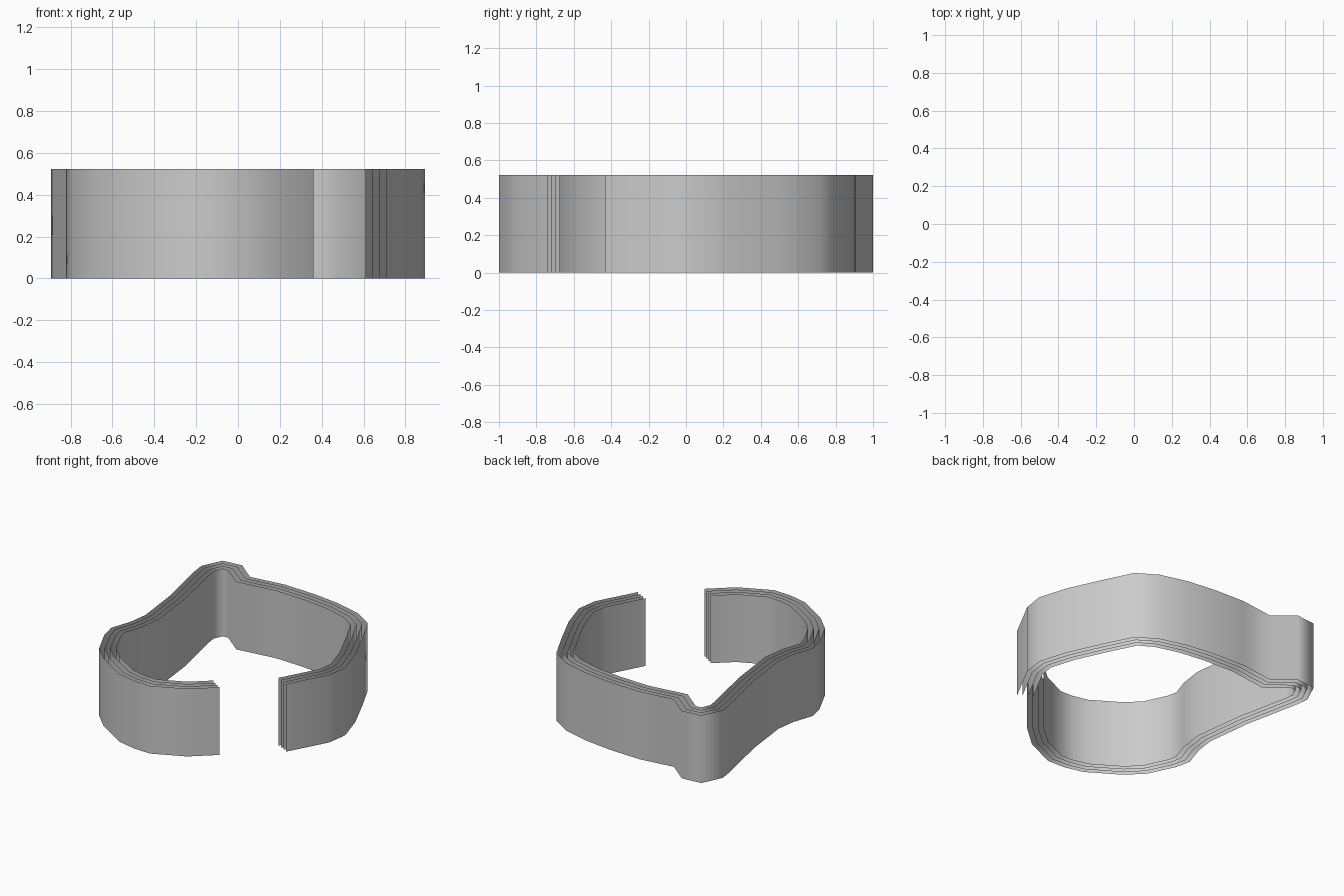
import bpy
from mathutils import Vector

if "Cube" in bpy.data.objects:
    bpy.data.objects.remove(bpy.data.objects["Cube"])

HEIGHT = 0.522
LAYERS = 4
GAP = 0.038

# Plan outline of the outermost open band, clockwise from the front opening
outline = [Vector(p) for p in [
    (.36, -.74), (.19, -.89), (-.05, -1.0), (-.19, -.995), (-.34, -.96),
    (-.58, -.81), (-.70, -.69), (-.795, -.49), (-.822, -.37), (-.768, -.21),
    (-.747, -.06), (-.79, .30), (-.88, .73), (-.893, .83), (-.82, .985),
    (-.665, 1.0), (-.51, .875), (-.24, .91), (.02, .90), (.24, .872),
    (.45, .815), (.60, .722), (.71, .50), (.825, .25), (.893, .03),
    (.87, -.13), (.71, -.43)]]


def inward(a, b):
    """Unit normal pointing inside for a clockwise segment."""
    t = (b - a).normalized()
    return Vector((t.y, -t.x))


def offset(pts, dist):
    """Mitred parallel copy of an open path."""
    out = []
    for i, p in enumerate(pts):
        a, b = max(i - 1, 0), min(i, len(pts) - 2)
        n1 = inward(pts[b], pts[b + 1])
        n0 = inward(pts[a], pts[a + 1]) if i else n1
        m = (n0 + n1).normalized()
        out.append(p + m * dist / m.dot(n1))
    # inner layers end slightly short at the left side of the opening
    out[0] += (pts[1] - pts[0]).normalized() * dist * 0.25
    return out


def band(name, pts):
    """Thin upright sheet following the path."""
    n = len(pts)
    verts = [(p.x, p.y, z) for z in (0, HEIGHT) for p in pts]
    faces = [(i + 1, i, n + i, n + i + 1) for i in range(n - 1)]
    mesh = bpy.data.meshes.new(name)
    mesh.from_pydata(verts, [], faces)
    mesh.shade_smooth()
    obj = bpy.data.objects.new(name, mesh)
    bpy.context.collection.objects.link(obj)


# Nested bands from the outside in
for k in range(LAYERS):
    band(f"band_layer_{k + 1}", offset(outline, k * GAP))
